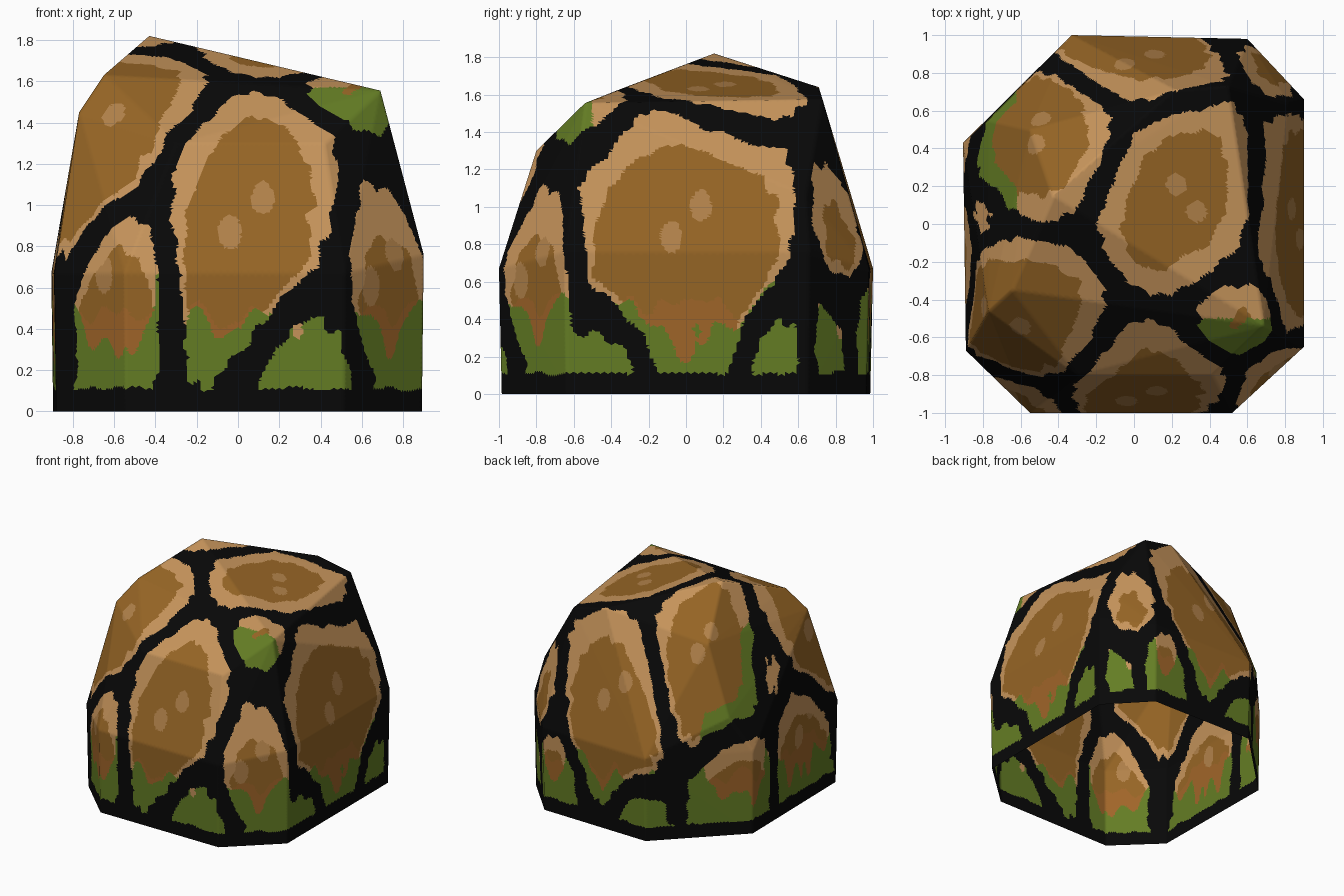
import bpy, bmesh, math
from mathutils import Vector, noise
from mathutils.bvhtree import BVHTree

if "Cube" in bpy.data.objects:
    bpy.data.objects.remove(bpy.data.objects["Cube"])

# ---- boulder body: open-bottomed convex shell ----
RING = [(-.33, 1), (.6, .98), (.9, .66), (.9, -.65), (.52, -1), (-.55, -1), (-.89, -.67), (-.905, .43)]
CROWN = [(-.43, .15, 1.82), (.69, -.54, 1.555), (.22, .71, 1.64), (.5, .73, 1.575),
         (-.65, -.35, 1.63), (-.77, -.46, 1.45), (.82, .64, 1.06), (-.3, -.8, 1.3),
         (.42, -.8, 1.3), (-.55, .5, 1.47), (-.77, .55, .95)]
bm = bmesh.new()
for x, y in RING:
    bm.verts.new((x, y, .76 if x > .7 else .67))
    bm.verts.new((x * .99, y * .985, 0))
for p in CROWN:
    bm.verts.new(p)
bmesh.ops.convex_hull(bm, input=bm.verts[:])
bmesh.ops.delete(bm, geom=[v for v in bm.verts if not v.link_faces], context='VERTS')
bottom = [f for f in bm.faces if all(v.co.z < .001 for v in f.verts)]
bmesh.ops.delete(bm, geom=bottom, context='FACES')
bm.normal_update()
if sum(f.normal.dot(f.calc_center_median() - Vector((0, 0, .7))) for f in bm.faces) < 0:
    bmesh.ops.reverse_faces(bm, faces=bm.faces[:])
bvh = BVHTree.FromBMesh(bm)

# fine facets so the painted regions get crisp edges
for _ in range(12):
    long_edges = [e for e in bm.edges if e.calc_length() > .025]
    if not long_edges:
        break
    bmesh.ops.subdivide_edges(bm, edges=long_edges, cuts=1)
    bmesh.ops.triangulate(bm, faces=[f for f in bm.faces if len(f.verts) > 3])

# ---- painted stones: centre and size; cracks run midway between them ----
STONES = [(.04, -.9, .85, .38), (-.56, -.92, .65, .21), (-.66, -.5, 1.27, .37), (.3, -1, .22, .22),
          (.74, -.87, .6, .22), (.58, -.46, 1.57, .11), (.85, 0, .82, .48), (.9, -.38, .15, .15),
          (.9, .48, .2, .15), (.72, .88, .88, .12), (.85, .75, .25, .1), (.31, .14, 1.67, .35),
          (-.55, .5, 1.4, .38), (.03, .93, 1, .37), (-.8, .5, .42, .19),
          (-.9, -.25, .55, .25), (-.85, .05, 1.2, .08), (-.25, 1, .18, .06), (.5, .98, .4, .13)]
JOINED = {7: 4}      # lobe that belongs to a neighbouring stone
MOSSY = (5, 12)      # upper stones with moss on their outer rim
TALL = 1.6           # stones are taller than wide

# two pale chips near the middle of each larger stone
chips = []
for x, y, z, r in STONES:
    if r >= .2:
        side = Vector((-y, x, 0)).normalized()
        for k in (-1, 1):
            chips.append(bvh.find_nearest(Vector((x, y, z + .1 + k * .09)) + side * k * .08)[0])

# ---- flat colours ----
COLOURS = [('crack_black', (8, 8, 8)), ('edge_tan', (198, 148, 91)), ('stone_brown', (150, 101, 37)),
           ('moss_green', (100, 125, 36)), ('chip_tan', (178, 130, 74)), ('earth_orange', (160, 101, 41))]
BLACK, TAN, BROWN, GREEN, CHIP, EARTH = range(6)


def colour_rule(c):
    c = c + Vector((0, 0, .02 * noise.noise(c * 9)))
    best = {}
    for i, (x, y, z, r) in enumerate(STONES):
        k = JOINED.get(i, i)
        s = math.sqrt((c.x - x) ** 2 + (c.y - y) ** 2 + ((c.z - z) / TALL) ** 2) - r
        best[k] = min(s, best.get(k, 9))
    (stone, a), (_, b), (_, third) = sorted(best.items(), key=lambda t: t[1])[:3]
    # distance to the nearest crack, slightly ragged and wider at junctions
    d = min((b - a) / 2, (third - a) / 2 - .035) + .02 * noise.noise(c * 11)
    if c.z < .11 or d < .05:
        return BLACK
    jag = noise.noise(Vector((c.x * 9, c.y * 9, c.z * 3))) * .26
    if c.z < .31 + jag + max(0, .18 - d) * 1.5:
        return GREEN
    if stone in MOSSY and d < .15 and (c.x < -.62 or c.y < -.5):
        return GREEN
    # pale weathered rim, widest towards the top of each stone
    rise = min(1, max(0, (c.z - STONES[stone][2] + .15) / .5))
    if d < (.145 if c.z > 1.5 else .075 + .085 * rise):
        return TAN
    if any(math.hypot(c.x - p.x, c.y - p.y, (c.z - p.z) * .6) < .056 for p in chips):
        return CHIP
    return EARTH if c.z < .48 + jag * .6 else BROWN


for f in bm.faces:
    f.material_index = colour_rule(f.calc_center_median())
    f.smooth = True

mesh = bpy.data.meshes.new('boulder')
bm.to_mesh(mesh)
bm.free()
for name, rgb in COLOURS:
    m = bpy.data.materials.new(name)
    m.diffuse_color = (*[((v / 255 + .055) / 1.055) ** 2.4 for v in rgb], 1)
    m.use_nodes = True
    m.node_tree.nodes["Principled BSDF"].inputs["Base Color"].default_value = m.diffuse_color
    mesh.materials.append(m)
boulder = bpy.data.objects.new('boulder', mesh)
bpy.context.collection.objects.link(boulder)
